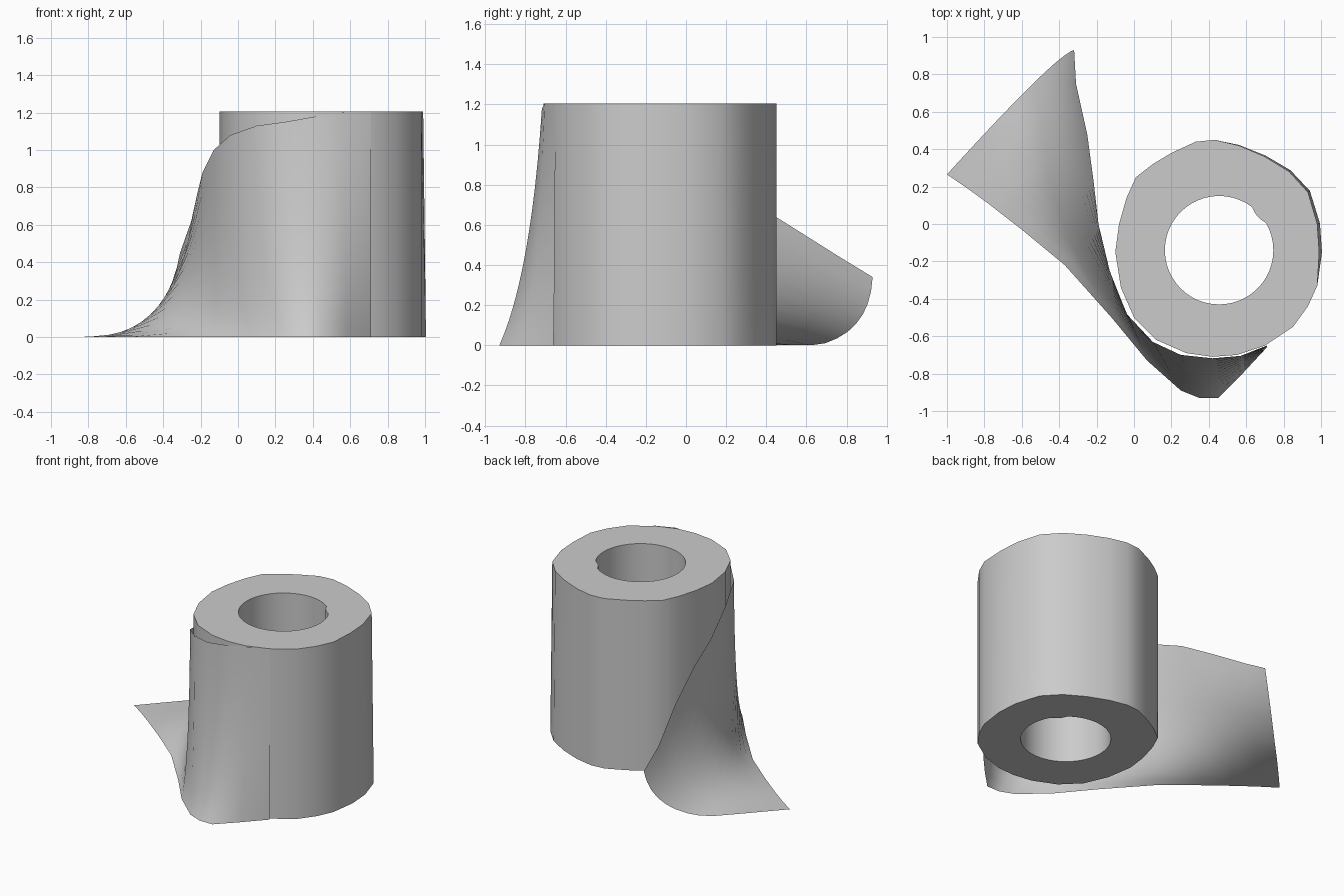
import bpy, bmesh
from math import cos, sin, radians
from mathutils import Vector

cube = bpy.data.objects.get("Cube")
if cube:
    bpy.data.objects.remove(cube, do_unlink=True)

paper = bpy.data.materials.new("paper_grey")
paper.use_nodes = True
GREY = (0.6, 0.6, 0.6, 1)
paper.diffuse_color = GREY
paper.node_tree.nodes["Principled BSDF"].inputs["Base Color"].default_value = GREY

HEIGHT = 1.205
CENTRE = Vector((0.455, -0.14))


def finish(bm, name, angle):
    bmesh.ops.recalc_face_normals(bm, faces=bm.faces)
    mesh = bpy.data.meshes.new(name)
    bm.to_mesh(mesh)
    bm.free()
    mesh.materials.append(paper)
    obj = bpy.data.objects.new(name, mesh)
    bpy.context.collection.objects.link(obj)
    bpy.ops.object.select_all(action='DESELECT')
    obj.select_set(True)
    bpy.context.view_layer.objects.active = obj
    bpy.ops.object.shade_smooth_by_angle(angle=radians(angle))


def ring(bm, points, z):
    verts = [bm.verts.new((p[0], p[1], z)) for p in points]
    edges = [bm.edges.new((verts[i - 1], verts[i])) for i in range(len(verts))]
    return verts, edges


def wall(bm, low, high):
    for i in range(len(low)):
        bm.faces.new((low[i - 1], low[i], high[i], high[i - 1]))


# Roll: slightly squashed outer outline and a round core hole
outline = [(0.33, 0.44), (0.43, 0.45), (0.56, 0.42), (0.70, 0.36), (0.83, 0.28),
           (0.93, 0.17), (0.98, 0.0), (0.99, -0.15), (0.98, -0.33), (0.93, -0.44),
           (0.85, -0.55), (0.70, -0.65), (0.55, -0.70), (0.42, -0.71), (0.28, -0.69),
           (0.12, -0.62), (0.0, -0.50), (-0.07, -0.34), (-0.10, -0.15), (-0.08, 0.0),
           (-0.04, 0.14), (0.01, 0.25), (0.10, 0.32), (0.20, 0.38)]
base_outline = []
for p in outline:
    d = (Vector(p) - CENTRE).normalized()
    swell = 0.015 * max(0, d.x) if d.y > -0.3 else 0
    base_outline.append(Vector(p) + d * swell)

# The core's loose flap dents the hole near one corner
hole = []
for i in range(48):
    a = radians(i * 7.5)
    r = 0.275 if i in (5, 6) else 0.29
    hole.append(CENTRE + r * Vector((cos(a), sin(a))))

bm = bmesh.new()
out_low, e1 = ring(bm, base_outline, 0)
out_top, e2 = ring(bm, outline, HEIGHT)
in_low, e3 = ring(bm, hole, 0)
in_top, e4 = ring(bm, hole, HEIGHT)
wall(bm, out_low, out_top)
wall(bm, in_low, in_top)
bmesh.ops.triangle_fill(bm, edges=e1 + e3, use_beauty=True)
bmesh.ops.triangle_fill(bm, edges=e2 + e4, use_beauty=True)
finish(bm, "paper_roll", 40)

# Loose sheet: top edge paired with the edge lying on the floor
top_edge = [(0.71, -0.65, 1.205), (0.57, -0.705, 1.205), (0.42, -0.718, 1.18),
            (0.25, -0.70, 1.15), (0.10, -0.63, 1.13), (-0.04, -0.48, 1.08),
            (-0.13, -0.25, 1.0), (-0.19, 0.0, 0.88), (-0.215, 0.22, 0.78),
            (-0.25, 0.48, 0.62), (-0.31, 0.75, 0.45), (-0.32, 0.93, 0.34)]
floor_edge = [(0.71, -0.66), (0.58, -0.80), (0.45, -0.93), (0.35, -0.93),
              (0.25, -0.89), (0.07, -0.73), (-0.12, -0.50), (-0.37, -0.22),
              (-0.60, -0.03), (-0.78, 0.11), (-0.89, 0.19), (-1.0, 0.265)]
ROWS = 12
bm = bmesh.new()
columns = []
for i, (t, f) in enumerate(zip(top_edge, floor_edge)):
    s = i / (len(top_edge) - 1)
    top, low = Vector(t), Vector((f[0], f[1], 0))
    bend = top.lerp(low, 0.28 - 0.1 * s)
    bend.z = 0.45 - 0.55 * s
    bend += Vector((0.03, 0.1, 0)) * s ** 3
    col = []
    for j in range(ROWS + 1):
        u = j / ROWS
        p = top * (1 - u) ** 2 + bend * 2 * u * (1 - u) + low * u * u
        p.z = max(p.z, 0.002 * (1 - u))
        col.append(bm.verts.new(p))
    columns.append(col)
for a, b in zip(columns, columns[1:]):
    for j in range(ROWS):
        bm.faces.new((a[j], a[j + 1], b[j + 1], b[j]))
finish(bm, "loose_sheet", 60)
